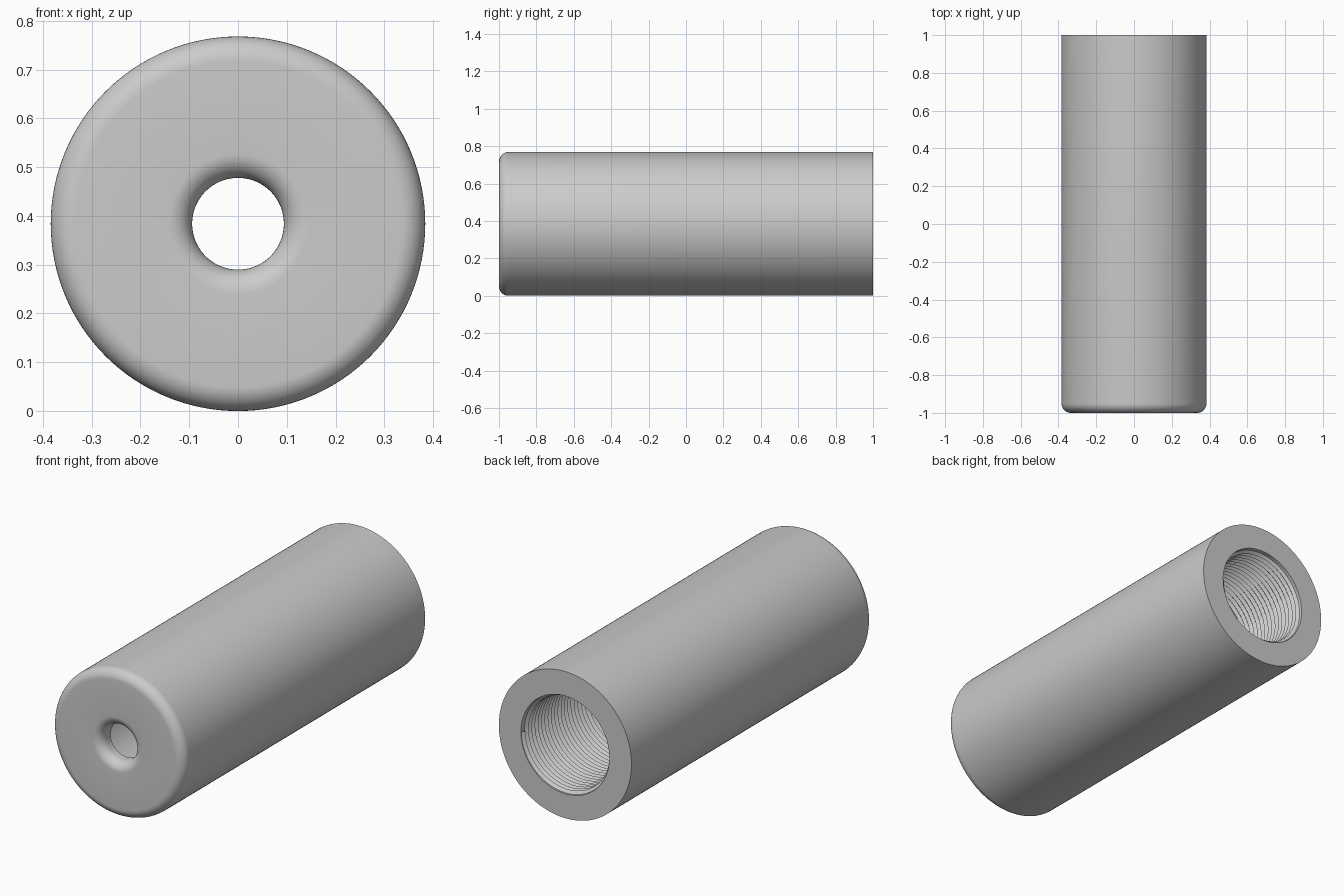
import bpy, bmesh, math
from mathutils import Vector

cube = bpy.data.objects.get("Cube")
if cube:
    bpy.data.objects.remove(cube, do_unlink=True)

RADIUS, BORE, HOLE, FILLET = 0.384, 0.256, 0.094, 0.05
FRONT, BACK, WALL = -1.0, 1.0, 0.08
PITCH, TURNS, DEPTH = 0.027, 26, 0.016
AXIS = Vector((0, 1, 0))
CENTRE = Vector((0, 0, RADIUS))

grey = bpy.data.materials.new("plain_grey")
grey.use_nodes = True
colour = (0.6, 0.6, 0.6, 1)
grey.diffuse_color = colour
grey.node_tree.nodes["Principled BSDF"].inputs["Base Color"].default_value = colour


def arc(r, y, start, end, steps=10):
    """Quarter-round points (radius, y) for a fillet."""
    angles = [math.radians(start + (end - start) * i / steps) for i in range(steps + 1)]
    return [(r + FILLET * math.cos(a), y + FILLET * math.sin(a)) for a in angles]


def lathe(name, profile, closed, steps, turns=1, rise=0.0):
    """Spin a (radius, y) profile about the long axis, optionally as a helix."""
    bm = bmesh.new()
    verts = [bm.verts.new((r, y, RADIUS)) for r, y in profile]
    pairs = list(zip(verts, verts[1:]))
    if closed:
        pairs.append((verts[-1], verts[0]))
    edges = [bm.edges.new(p) for p in pairs]
    bmesh.ops.spin(bm, geom=verts + edges, cent=CENTRE, axis=AXIS,
                   dvec=AXIS * (rise / steps), angle=math.tau * turns,
                   steps=steps * turns)
    if closed:
        bmesh.ops.remove_doubles(bm, verts=bm.verts, dist=0.0001)
        bmesh.ops.recalc_face_normals(bm, faces=bm.faces)
    else:
        # An inner surface faces the axis
        bm.faces.ensure_lookup_table()
        face = bm.faces[0]
        face.normal_update()
        away = face.calc_center_median() - CENTRE
        away.y = 0
        if face.normal.dot(away) > 0:
            bmesh.ops.reverse_faces(bm, faces=bm.faces)
    mesh = bpy.data.meshes.new(name)
    bm.to_mesh(mesh)
    bm.free()
    mesh.materials.append(grey)
    obj = bpy.data.objects.new(name, mesh)
    bpy.context.collection.objects.link(obj)
    bpy.ops.object.select_all(action="DESELECT")
    obj.select_set(True)
    bpy.context.view_layer.objects.active = obj
    bpy.ops.object.shade_smooth_by_angle(angle=math.radians(30))
    return obj


# Hollow body: rounded front rim, rounded centre hole, sharp open back
body_profile = [(BORE, BACK), (RADIUS, BACK)]
body_profile += arc(RADIUS - FILLET, FRONT + FILLET, 0, -90)
body_profile += arc(HOLE + FILLET, FRONT + FILLET, 270, 180)
body_profile += [(HOLE, FRONT + WALL), (BORE, FRONT + WALL)]
lathe("hollow_body", body_profile, True, 128)

# Helical thread inside the back opening
root = BORE - 0.001
thread_profile = [(root, BACK - 0.001), (BORE - DEPTH, BACK - PITCH / 2),
                  (root, BACK - PITCH)]
lathe("bore_thread", thread_profile, False, 96, TURNS, -PITCH)
